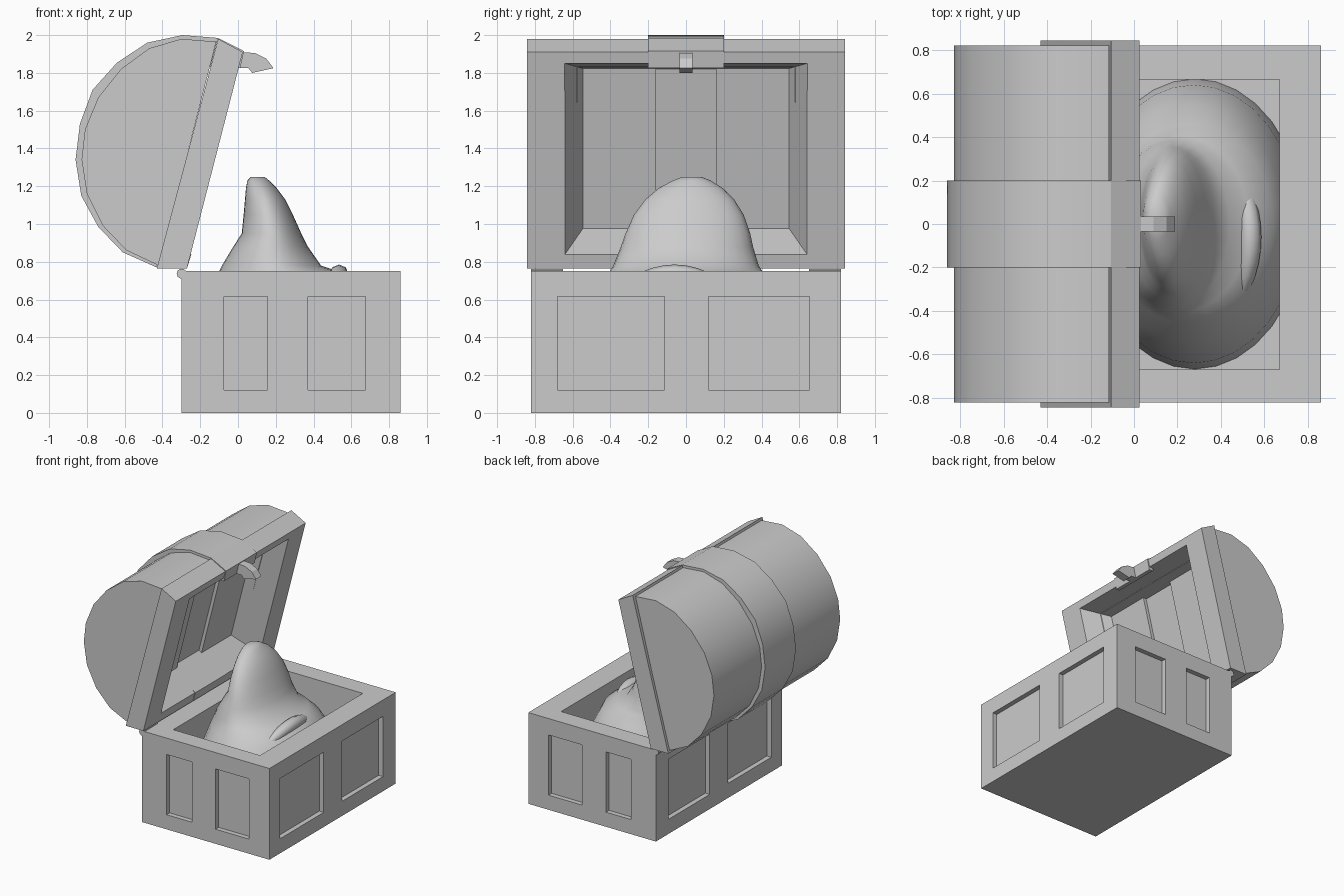
import bpy, bmesh, math
from mathutils import Vector

if "Cube" in bpy.data.objects:
    bpy.data.objects.remove(bpy.data.objects["Cube"])


def make(name, verts, faces):
    me = bpy.data.meshes.new(name)
    me.from_pydata([tuple(v) for v in verts], [], faces)
    bm = bmesh.new()
    bm.from_mesh(me)
    bmesh.ops.recalc_face_normals(bm, faces=bm.faces)
    bm.to_mesh(me)
    bm.free()
    ob = bpy.data.objects.new(name, me)
    bpy.context.collection.objects.link(ob)
    return ob


def loft(name, rings):
    n = len(rings[0])
    faces = [tuple(range(n)), tuple(range((len(rings) - 1) * n, len(rings) * n))]
    for r in range(len(rings) - 1):
        for i in range(n):
            j = (i + 1) % n
            faces.append((r * n + i, r * n + j, (r + 1) * n + j, (r + 1) * n + i))
    return make(name, [v for ring in rings for v in ring], faces)


def prism(name, profile, y0, y1):
    return loft(name, [[(x, y, z) for x, z in profile] for y in (y0, y1)])


def box(name, x0, x1, y0, y1, z0, z1):
    return prism(name, [(x0, z0), (x1, z0), (x1, z1), (x0, z1)], y0, y1)


def activate(ob):
    bpy.ops.object.select_all(action='DESELECT')
    ob.select_set(True)
    bpy.context.view_layer.objects.active = ob


def cut(ob, cutters):
    activate(ob)
    for c in cutters:
        m = ob.modifiers.new("cut", 'BOOLEAN')
        m.operation, m.solver, m.object = 'DIFFERENCE', 'EXACT', c
        bpy.ops.object.modifier_apply(modifier=m.name)


def smooth(ob, angle=35):
    activate(ob)
    bpy.ops.object.shade_smooth_by_angle(angle=math.radians(angle))


def discard(obs):
    for o in obs:
        bpy.data.objects.remove(o)


# Chest body: hollow box with two recessed panels on every side
body = box("chest_body", -.30, .86, -.82, .82, 0, .75)
D, Z0, Z1 = .04, .12, .615
tools = [box("cavity_cutter", -.12, .67, -.67, .665, .12, .9)]
for s in (-1, 1):
    for x0, x1 in ((-.075, .155), (.37, .675)):
        ya, yb = sorted((s * (.82 - D), s * .9))
        tools.append(box("panel_cutter", x0, x1, ya, yb, Z0, Z1))
for y0, y1 in ((-.68, -.115), (.12, .655)):
    tools.append(box("panel_cutter", .86 - D, .95, y0, y1, Z0, Z1))
    tools.append(box("panel_cutter", -.4, -.30 + D, y0, y1, Z0, Z1))
cut(body, tools)
discard(tools)

# Open lid: barrel, centre strap and rim
barrel = prism("lid_barrel", [
    (-.115, 1.965), (-.30, 1.98), (-.47, 1.93), (-.62, 1.82), (-.74, 1.67), (-.81, 1.5),
    (-.828, 1.34), (-.80, 1.16), (-.715, .99), (-.59, .86), (-.42, .78)], -.82, .82)
strap = prism("lid_strap", [
    (-.105, 1.985), (-.295, 2.0), (-.48, 1.96), (-.64, 1.855), (-.77, 1.71), (-.837, 1.53),
    (-.86, 1.34), (-.83, 1.15), (-.74, .985), (-.61, .85), (-.43, .77)], -.2, .2)
rim = prism("lid_rim", [(-.43, .765), (-.27, .765), (.025, 1.91), (-.105, 1.98)], -.843, .843)

# Tapered hollow inside the lid, slightly deeper along the middle
n, u = Vector((.968, 0, -.25)), Vector((.25, 0, .968))
low, high = Vector((-.252, 0, .84)), Vector((.005, 0, 1.85))
low_b, high_b = low - .22 * n + .085 * u, high - .22 * n - .085 * u


def hollow(name, t, w0, w1):
    rings = []
    for k, w in ((-.25, w0), (t, w1)):
        a, b = low.lerp(low_b, k), high.lerp(high_b, k)
        rings.append([(p.x, y, p.z) for p, y in ((a, -w), (b, -w), (b, w), (a, w))])
    return loft(name, rings)


tools = [hollow("hollow_cutter", 1, .664, .545), hollow("groove_cutter", 1.12, .16, .16)]
for part in (barrel, strap, rim):
    cut(part, tools)
discard(tools)
smooth(barrel)
smooth(strap)

# Strap ends wrapping the rim, and the latch hook
prism("latch_plate", [(-.105, 1.985), (.032, 1.915), (.012, 1.825), (-.02, 1.825)], -.2, .2)
prism("strap_end", [(-.285, .765), (-.268, .77), (-.247, .84), (-.275, .86)], -.2, .2)
prism("latch_hook", [(0, 1.825), (.015, 1.91), (.09, 1.905), (.15, 1.875), (.188, 1.825),
                     (.075, 1.80), (.055, 1.825)], -.035, .035)

# Hinge barrels
for y0, y1 in ((-.82, -.65), (.65, .82)):
    ring = [(-.298 + .027 * math.cos(a * math.pi / 5), .737 + .027 * math.sin(a * math.pi / 5))
            for a in range(10)]
    smooth(prism("hinge", ring, y0, y1))

# Leaning mound filling the chest: z, x min, x max, half width, y centre
levels = [(.12, -.22, .78, .667, 0), (.35, -.21, .76, .64, 0), (.55, -.17, .70, .55, 0),
          (.68, -.13, .64, .46, 0), (.75, -.10, .53, .405, 0), (.78, -.085, .44, .385, 0),
          (.88, -.025, .37, .35, .005), (.95, .02, .335, .33, .01), (1.05, .03, .29, .29, .015),
          (1.13, .037, .25, .235, .02), (1.19, .042, .205, .17, .025),
          (1.23, .05, .165, .10, .03), (1.25, .07, .14, .05, .03)]
rings = []
for z, x0, x1, w, yc in levels:
    ring = []
    for i in range(32):
        a = i * math.tau / 32
        ring.append(((x0 + x1) / 2 + (x1 - x0) / 2 * math.cos(a), yc + w * math.sin(a), z))
    rings.append(ring)
smooth(loft("mound", rings), 60)

# Low lip at the foot of the mound
lip = []
for i in range(11):
    t = -1 + .2 * i
    r = .05 * math.sqrt(max(1.02 - t * t, 0))
    lip.append([(.535 - .05 * t * t + r * math.cos(a * math.pi / 4), -.06 + .3 * t,
                 .735 - .09 * t * t + r * math.sin(a * math.pi / 4)) for a in range(8)])
smooth(loft("mound_lip", lip), 60)
